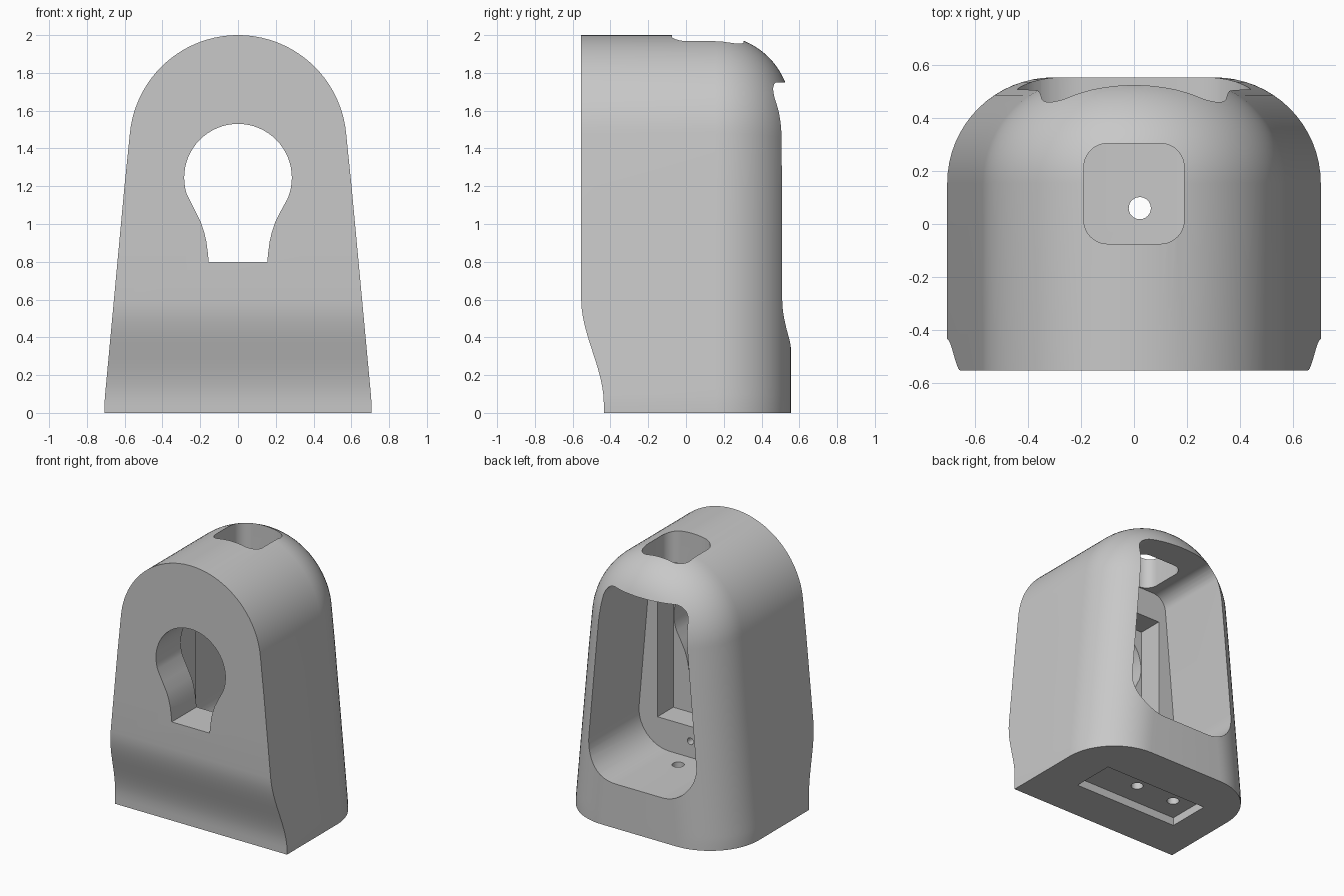
import bpy, bmesh, math
from mathutils import Vector

cube = bpy.data.objects.get("Cube")
if cube:
    bpy.data.objects.remove(cube, do_unlink=True)

grey = bpy.data.materials.new("plain grey")
grey.use_nodes = True
COLOUR = (0.58, 0.58, 0.58, 1)
grey.diffuse_color = COLOUR
grey.node_tree.nodes["Principled BSDF"].inputs["Base Color"].default_value = COLOUR

FRONT, BACK, FILLET, DOME = -0.555, 0.555, 0.4, 0.575
TILT = math.atan(0.093)


def add_object(name, bm):
    bmesh.ops.recalc_face_normals(bm, faces=bm.faces[:])
    mesh = bpy.data.meshes.new(name)
    bm.to_mesh(mesh)
    bm.free()
    mesh.materials.append(grey)
    obj = bpy.data.objects.new(name, mesh)
    bpy.context.collection.objects.link(obj)
    return obj


def prism(name, outline, axis, low, high):
    """Extrude a 2D outline along y (x, z points) or z (x, y points)."""
    bm = bmesh.new()
    place = (lambda a, b: (a, low, b)) if axis == "y" else (lambda a, b: (a, b, low))
    face = bm.faces.new([bm.verts.new(place(a, b)) for a, b in outline])
    moved = bmesh.ops.extrude_face_region(bm, geom=[face])["geom"]
    shift = (0, high - low, 0) if axis == "y" else (0, 0, high - low)
    bmesh.ops.translate(bm, vec=shift, verts=[v for v in moved if isinstance(v, bmesh.types.BMVert)])
    return add_object(name, bm)


def rounded(corners, steps=12):
    """Round a convex polygon given as (a, b, radius) corners."""
    points = []
    for i, (a, b, r) in enumerate(corners):
        p = Vector((a, b))
        u = (Vector(corners[i - 1][:2]) - p).normalized()
        v = (Vector(corners[(i + 1) % len(corners)][:2]) - p).normalized()
        half = u.angle(v) / 2
        centre = p + (u + v).normalized() * r / math.sin(half)
        start = p + u * r / math.tan(half) - centre
        end = p + v * r / math.tan(half) - centre
        sweep = math.pi - 2 * half
        for k in range(steps + 1):
            t = k / steps
            arm = start * math.sin((1 - t) * sweep) + end * math.sin(t * sweep)
            points.append(centre + arm / math.sin(sweep))
    return points


def box(x0, x1, b0, b1):
    return [(x0, b0), (x1, b0), (x1, b1), (x0, b1)]


def circle(a, b, r, start=0.0, end=2 * math.pi, n=24):
    return [(a + r * math.cos(start + (end - start) * k / n),
             b + r * math.sin(start + (end - start) * k / n)) for k in range(n)]


# Body: tapered arch lofted from front to back, with a rounded back edge
def half_width(z):
    return 0.707 - 0.093 * max(z - 0.06, 0)


def front_y(z):
    t = min(max((z - 0.05) / 0.55, 0), 1)
    return -0.435 + (FRONT + 0.435) * t * t * (3 - 2 * t)


def arch(inset):
    heights = [0, 0.05] + [0.05 + 0.55 * k / 12 for k in range(1, 13)] + [0.9, 1.2]
    right = [(half_width(z) - inset / math.cos(TILT), z) for z in heights]
    dome, n = [], 47
    for k in range(n + 1):
        t = TILT + (math.pi - 2 * TILT) * k / n
        dome.append(((DOME - inset) * math.cos(t), 2 - DOME + (DOME - inset) * math.sin(t)))
    return right + dome + [(-x, z) for x, z in reversed(right)]


bm = bmesh.new()
rings = [[bm.verts.new((x, front_y(z), z)) for x, z in arch(0)]]
for k in range(17):
    t = math.pi / 2 * k / 16
    y = BACK - FILLET + FILLET * math.sin(t)
    rings.append([bm.verts.new((x, y, z)) for x, z in arch(FILLET * (1 - math.cos(t)))])
count = len(rings[0])
for a, b in zip(rings, rings[1:]):
    for i in range(count - 1):
        bm.faces.new((a[i], a[i + 1], b[i + 1], b[i]))
for ring in (rings[0], rings[-1]):
    for i in range(count // 2 - 1):
        bm.faces.new((ring[i], ring[i + 1], ring[-i - 2], ring[-i - 1]))
bm.faces.new([r[0] for r in rings] + [r[-1] for r in reversed(rings)])
body = add_object("body", bm)

# Rear cavity, stepped pocket and keyhole opening
side = [(0.155, 0.8), (0.16, 0.85), (0.168, 0.91), (0.18, 0.96), (0.197, 1.01), (0.23, 1.075)]
low = math.radians(-23)
keyhole = side + circle(0, 1.245, 0.285, low, math.pi - low, 40) + [(-x, z) for x, z in reversed(side)]
cavity = rounded([(-0.465, 0.33, 0.25), (0.465, 0.33, 0.25), (0.34, 1.75, 0.11), (-0.34, 1.75, 0.11)])
top = rounded([(x, y, 0.09) for x, y in box(-0.19, 0.19, -0.075, 0.305)])
cutters = [
    prism("cavity_cutter", cavity, "y", -0.08, 1),
    prism("pocket_cutter", box(-0.29, 0.29, 0.56, 1.54), "y", -0.265, 0.05),
    prism("keyhole_cutter", keyhole, "y", -1, -0.2),
    prism("top_opening_cutter", top, "z", 1.6, 2.3),
    # Base recess, its two screw holes and the small wall hole
    prism("base_recess_cutter", box(-0.45, 0.41, -0.115, 0.21), "z", -0.2, 0.06),
    prism("screw_hole_cutter", circle(0.022, 0.06, 0.042), "z", -0.1, 0.45),
    prism("second_screw_hole_cutter", circle(-0.3, 0.06, 0.042), "z", -0.1, 0.5),
    prism("wall_hole_cutter", circle(0.02, 0.45, 0.025), "y", -0.2, 0),
]

bpy.context.view_layer.objects.active = body
for cutter in cutters:
    cutter.hide_render = True
    mod = body.modifiers.new(cutter.name, "BOOLEAN")
    mod.operation, mod.solver, mod.object = "DIFFERENCE", "EXACT", cutter
    bpy.ops.object.modifier_apply(modifier=mod.name)
    bpy.data.objects.remove(cutter, do_unlink=True)

bpy.ops.object.select_all(action="DESELECT")
body.select_set(True)
bpy.ops.object.shade_smooth_by_angle(angle=math.radians(30))
